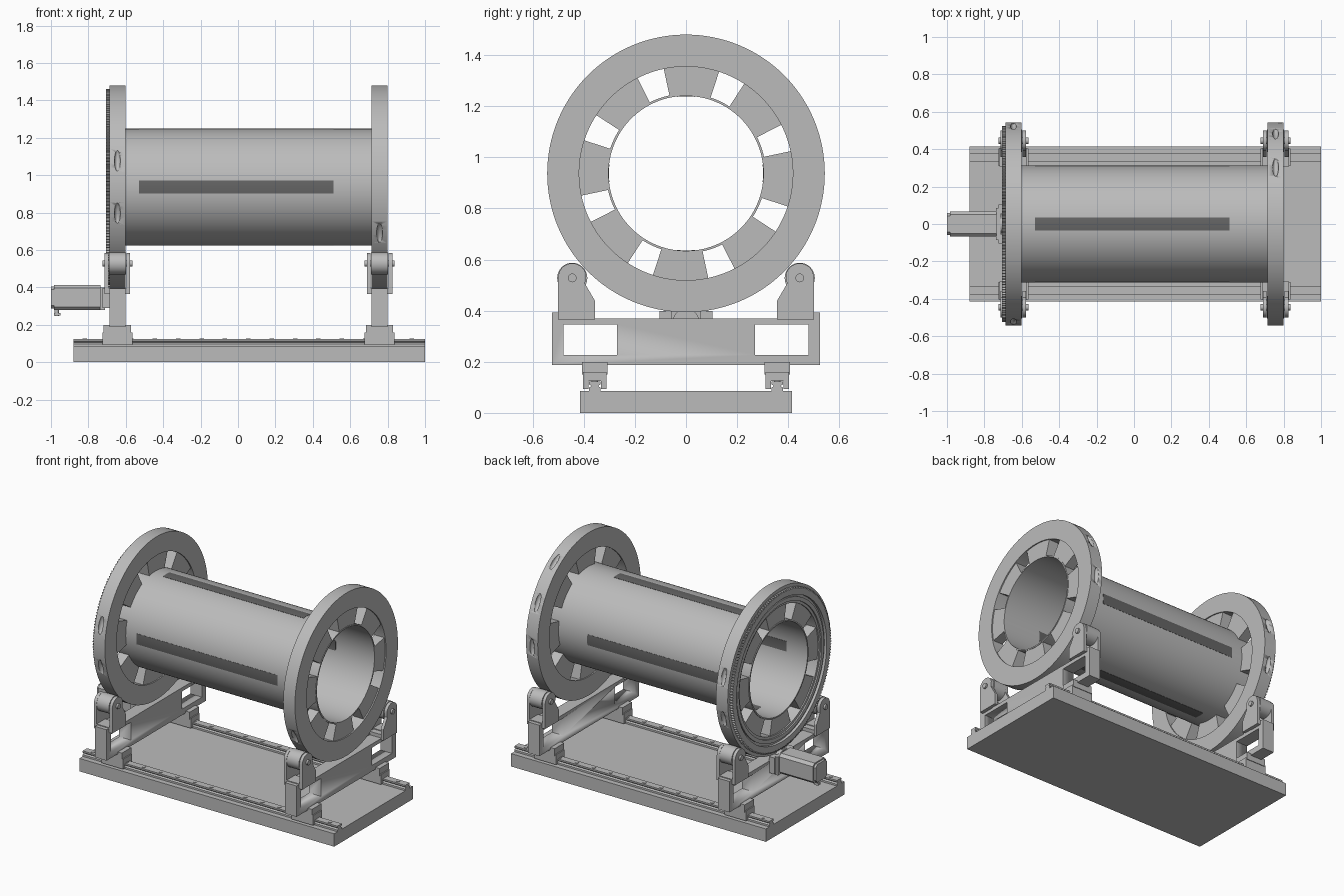
import bpy
import bmesh
from math import cos, sin, pi, radians
from mathutils import Matrix

cube = bpy.data.objects.get("Cube")
if cube:
    bpy.data.objects.remove(cube)

AXIS_Z = 0.937          # height of the drum axis
STATIONS = {"left": -0.645, "right": 0.757}


def material(name, value):
    m = bpy.data.materials.new(name)
    m.use_nodes = True
    col = (value, value, value, 1)
    m.diffuse_color = col
    m.node_tree.nodes["Principled BSDF"].inputs["Base Color"].default_value = col
    return m


METAL = material("light_grey_metal", 0.5)
DARK = material("dark_grey_strip", 0.13)


def finish(bm, name, mat=METAL):
    bmesh.ops.recalc_face_normals(bm, faces=bm.faces)
    me = bpy.data.meshes.new(name)
    bm.to_mesh(me)
    bm.free()
    me.materials.append(mat)
    for p in me.polygons:
        p.use_smooth = True
    me.set_sharp_from_angle(angle=radians(30))
    ob = bpy.data.objects.new(name, me)
    bpy.context.collection.objects.link(ob)
    return ob


def box(name, x, y, z, bevel=0):
    """Box from three (low, high) ranges."""
    bm = bmesh.new()
    bmesh.ops.create_cube(bm, size=1)
    for v in bm.verts:
        v.co = [lo + (hi - lo) * (c + 0.5) for c, (lo, hi) in zip(v.co, (x, y, z))]
    if bevel:
        edges = [e for e in bm.edges if abs(e.verts[0].co.x - e.verts[1].co.x) > 1e-4]
        bmesh.ops.bevel(bm, geom=edges, offset=bevel, segments=1, affect='EDGES')
    return finish(bm, name)


def extrude_x(name, profile, x0, x1):
    """Prism along x from a (y, z) profile."""
    bm = bmesh.new()
    f = bm.faces.new([bm.verts.new((x0, y, z)) for y, z in profile])
    ext = bmesh.ops.extrude_face_region(bm, geom=[f])
    moved = [g for g in ext["geom"] if isinstance(g, bmesh.types.BMVert)]
    bmesh.ops.translate(bm, verts=moved, vec=(x1 - x0, 0, 0))
    return finish(bm, name)


def arc(name, x0, x1, r0, r1, start=0, sweep=360, n=128, mat=METAL, tooth=0):
    """Annular sector around the drum axis; tooth lowers alternate outer points."""
    bm = bmesh.new()
    closed = sweep == 360
    loops = []
    for i in range(n if closed else n + 1):
        a = radians(start + sweep * i / n)
        ro = r1 - (tooth if i % 4 > 1 else 0)
        loops.append([bm.verts.new((x, r * cos(a), AXIS_Z + r * sin(a)))
                      for x, r in ((x0, r0), (x1, r0), (x1, ro), (x0, ro))])
    pairs = list(zip(loops, loops[1:]))
    if closed:
        pairs.append((loops[-1], loops[0]))
    else:
        bm.faces.new(loops[0])
        bm.faces.new(loops[-1])
    for p, q in pairs:
        for k in range(4):
            j = (k + 1) % 4
            bm.faces.new((p[k], p[j], q[j], q[k]))
    return finish(bm, name, mat)


def rod(name, center, radius, length, axis="X", n=32):
    bm = bmesh.new()
    rot = Matrix.Rotation(pi / 2, 4, 'Y') if axis == "X" else Matrix()
    bmesh.ops.create_cone(bm, cap_ends=True, segments=n, radius1=radius, radius2=radius,
                          depth=length, matrix=Matrix.Translation(center) @ rot)
    return finish(bm, name)


def cut(target, cutter):
    """Subtract the cutter, bake the result and drop the cutter."""
    mod = target.modifiers.new("cut", 'BOOLEAN')
    mod.operation = 'DIFFERENCE'
    mod.solver = 'EXACT'
    mod.object = cutter
    bpy.context.view_layer.update()
    deps = bpy.context.evaluated_depsgraph_get()
    baked = bpy.data.meshes.new_from_object(target.evaluated_get(deps))
    target.modifiers.clear()
    target.data = baked
    bpy.data.objects.remove(cutter)


def dimple(target, x, degrees):
    """Shallow lens-shaped pocket in a ring's rim."""
    a = radians(degrees)
    bm = bmesh.new()
    bmesh.ops.create_uvsphere(bm, u_segments=20, v_segments=10, radius=1)
    place = (Matrix.Translation((x, 0.543 * cos(a), AXIS_Z + 0.543 * sin(a)))
             @ Matrix.Rotation(a, 4, 'X') @ Matrix.Diagonal((0.016, 0.02, 0.058, 1)))
    bmesh.ops.transform(bm, matrix=place, verts=bm.verts)
    cut(target, finish(bm, "pocket_cutter"))


# Base plate and the two guide rails with their bolts
box("base_plate", (-0.88, 1.0), (-0.415, 0.415), (0, 0.086))
half_rail = [(0.023, 0.085), (0.023, 0.098), (0.014, 0.105), (0.023, 0.113), (0.023, 0.123)]
for side, s in (("front", -1), ("back", 1)):
    yc = s * 0.357
    profile = half_rail + [(-y, z) for y, z in reversed(half_rail)]
    extrude_x(side + "_rail", [(yc + y, z) for y, z in profile], -0.88, 1.0)
    for i in range(15):
        rod(side + "_rail_bolt", (-0.82 + i * 0.125, yc, 0.123), 0.012, 0.006, "Z", 16)

# Drum tube with four dark strips set in its wall
arc("drum_tube", -0.685, 0.795, 0.303, 0.312)
for k in range(4):
    arc("drum_strip", -0.53, 0.51, 0.3015, 0.3135, k * 90 - 6.5, 13, 10, DARK)

# Support rings, spokes and rim pockets
pockets = {"left": (15, -15, 165, 195), "right": (56, 27, -3, 207)}
for end, xc in STATIONS.items():
    ring = arc(end + "_ring", xc - 0.043, xc + 0.043, 0.418, 0.543)
    for a in pockets[end]:
        dimple(ring, xc, a)
    for k in range(8):
        arc(end + "_spoke", xc - 0.035, xc + 0.035, 0.311, 0.42, 72 + 45 * k, 30, 10)

# Toothed gear and step ring on the left ring's outer face
arc("ring_gear", -0.706, -0.686, 0.475, 0.523, n=720, tooth=0.01)
arc("gear_step", -0.697, -0.686, 0.435, 0.46)

# Cradles: windowed beam, carriages, roller brackets
for end, xc in STATIONS.items():
    beam_profile = [(-0.525, 0.187), (0.525, 0.187), (0.525, 0.393), (0.37, 0.393),
                    (0.37, 0.37), (-0.37, 0.37), (-0.37, 0.393), (-0.525, 0.393)]
    beam = extrude_x(end + "_beam", beam_profile, xc - 0.043, xc + 0.043)
    for s in (-1, 1):
        lo, hi = sorted((s * 0.27, s * 0.48))
        cut(beam, box("window_cutter", (xc - 0.2, xc + 0.2), (lo, hi), (0.227, 0.345)))

    for side, s in (("front", -1), ("back", 1)):
        tag = end + "_" + side
        yc = s * 0.357
        # Carriage straddling the rail
        box(tag + "_carriage_top", (xc - 0.073, xc + 0.073), (yc - 0.05, yc + 0.05), (0.15, 0.2))
        for t in (-1, 1):
            lo, hi = sorted((yc + t * 0.025, yc + t * 0.046))
            box(tag + "_carriage_leg", (xc - 0.08, xc + 0.08), (lo, hi), (0.093, 0.152))
        box(tag + "_carriage_core", (xc - 0.08, xc + 0.08), (yc - 0.046, yc + 0.046), (0.124, 0.16))

        # Bracket cheeks on both faces of the beam
        cheek = [(0.357, 0.365), (0.5, 0.365), (0.5, 0.53)]
        cheek += [(0.445 + 0.055 * cos(a), 0.53 + 0.055 * sin(a))
                  for a in [pi * i / 16 for i in range(1, 16)]]
        cheek += [(0.395, 0.505), (0.357, 0.44)]
        cheek = [(s * y, z) for y, z in cheek]
        for t in (-1, 1):
            x0, x1 = sorted((xc + t * 0.048, xc + t * 0.068))
            extrude_x(tag + "_bracket_cheek", cheek, x0, x1)
        lo, hi = sorted((s * 0.41, s * 0.5))
        box(tag + "_bracket_base", (xc - 0.067, xc + 0.067), (lo, hi), (0.366, 0.398))

        # Roller and axle
        rod(tag + "_roller", (xc, s * 0.445, 0.528), 0.059, 0.09, n=40)
        rod(tag + "_axle", (xc, s * 0.445, 0.528), 0.017, 0.16, n=20)

# Drive motor with mount, pinion and cable plug
box("motor_body", (-0.985, -0.735), (-0.068, 0.068), (0.278, 0.414), 0.018)
box("motor_end_cap", (-1.0, -0.98), (-0.06, 0.06), (0.286, 0.406), 0.018)
box("motor_mount", (-0.737, -0.712), (-0.085, 0.085), (0.278, 0.4))
for s in (-1, 1):
    lo, hi = sorted((s * 0.055, s * 0.103))
    box("motor_mount_ear", (-0.725, -0.685), (lo, hi), (0.29, 0.398))
rod("pinion", (-0.7, 0, 0.355), 0.052, 0.03, n=28)
rod("cable_plug", (-0.97, 0, 0.265), 0.012, 0.035, "Z", 16)
box("plug_tip", (-0.985, -0.95), (-0.012, 0.012), (0.25, 0.262))
